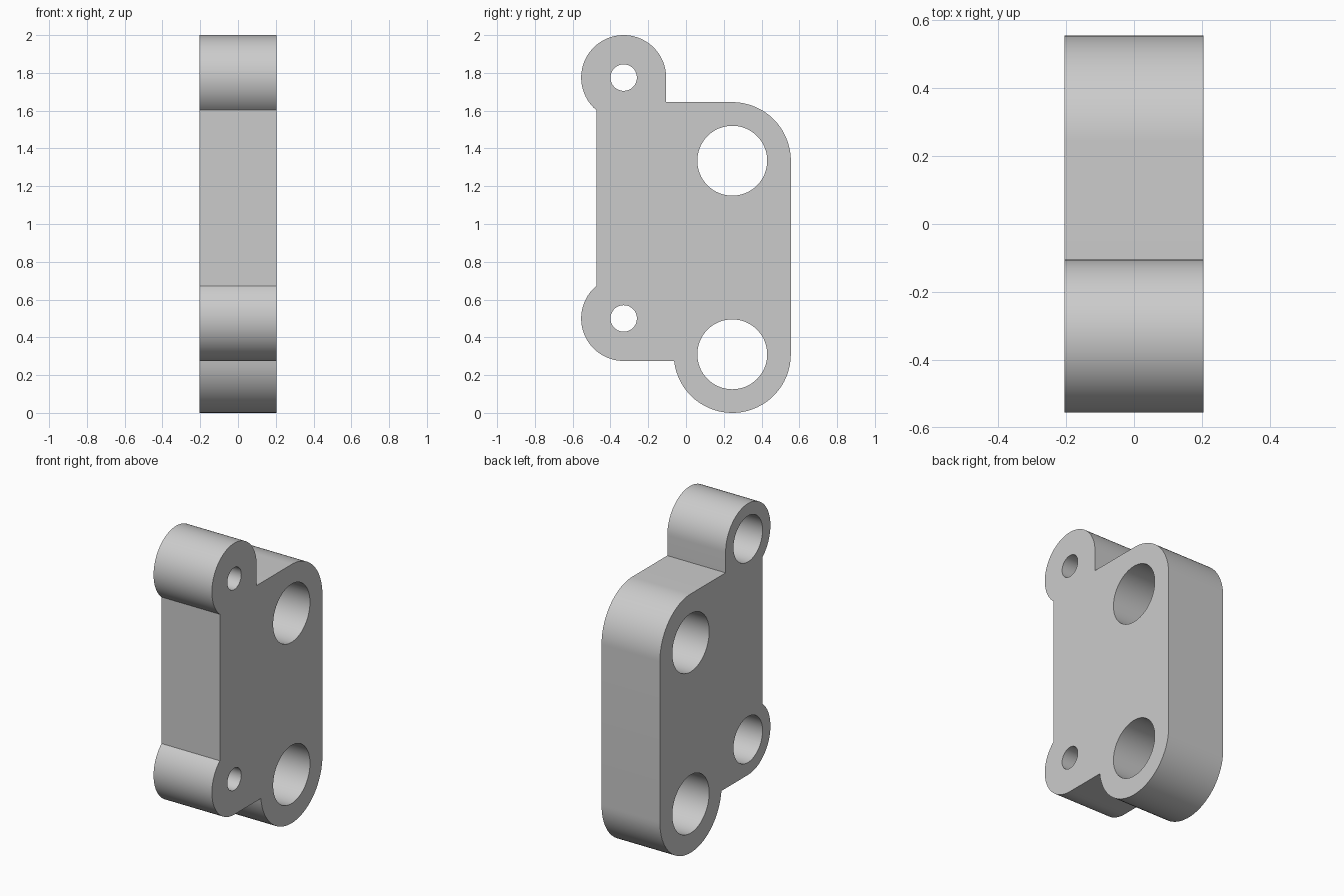
import bpy
import bmesh
from math import acos, asin, cos, sin, pi, radians

if "Cube" in bpy.data.objects:
    bpy.data.objects.remove(bpy.data.objects["Cube"], do_unlink=True)

HALF = 0.205                      # half the plate thickness
EAR_R, BOSS_R = 0.225, 0.31       # outer radii
EAR_Y, BOSS_Y = -0.33, 0.245
EAR_Z = (0.5, 1.775)
BOSS_Z = (0.31, 1.335)
WALL_Y = -0.475                   # front wall between the ears

metal = bpy.data.materials.new("grey_metal")
metal.use_nodes = True
grey = (0.6, 0.6, 0.6, 1)
metal.diffuse_color = grey
metal.node_tree.nodes["Principled BSDF"].inputs["Base Color"].default_value = grey


def arc(y, z, r, start, end, steps=32):
    """Points on an arc in the side plane."""
    angles = [start + (end - start) * i / steps for i in range(steps + 1)]
    return [(y + r * cos(a), z + r * sin(a)) for a in angles]


def cylinder(name, y, z, r, x0, x1):
    """Hidden cutter lying along x."""
    bpy.ops.mesh.primitive_cylinder_add(
        vertices=64, radius=r, depth=x1 - x0,
        location=((x0 + x1) / 2, y, z), rotation=(0, pi / 2, 0))
    obj = bpy.context.object
    obj.name = name
    obj.hide_render = True
    return obj


# Plate outline, counter-clockwise from the lower boss
notch = acos((WALL_Y - EAR_Y) / EAR_R)
ear_bottom = EAR_Z[0] - EAR_R
boss_start = pi - asin((ear_bottom - BOSS_Z[0]) / BOSS_R)
outline = arc(BOSS_Y, BOSS_Z[0], BOSS_R, boss_start, 2 * pi)
outline += arc(BOSS_Y, BOSS_Z[1], BOSS_R, 0, pi / 2)
outline.append((EAR_Y + EAR_R, BOSS_Z[1] + BOSS_R))
outline += arc(EAR_Y, EAR_Z[1], EAR_R, 0, 2 * pi - notch, 48)
outline += arc(EAR_Y, EAR_Z[0], EAR_R, notch, 1.5 * pi)

# Extruded plate
bm = bmesh.new()
face = bm.faces.new([bm.verts.new((-HALF, y, z)) for y, z in outline])
extruded = bmesh.ops.extrude_face_region(bm, geom=[face])
bmesh.ops.translate(bm, vec=(2 * HALF, 0, 0),
                    verts=[v for v in extruded["geom"] if isinstance(v, bmesh.types.BMVert)])
bmesh.ops.recalc_face_normals(bm, faces=bm.faces)
mesh = bpy.data.meshes.new("bracket_plate")
bm.to_mesh(mesh)
bm.free()
mesh.materials.append(metal)
plate = bpy.data.objects.new("bracket_plate", mesh)
bpy.context.collection.objects.link(plate)

# Large through holes, small bolt holes and their counterbores on the right side
cutters = []
for z in BOSS_Z:
    cutters.append(cylinder("boss_hole_cutter", BOSS_Y, z, 0.185, -0.4, 0.4))
for z in EAR_Z:
    cutters.append(cylinder("bolt_hole_cutter", EAR_Y, z, 0.07, -0.4, 0.4))
    cutters.append(cylinder("counterbore_cutter", EAR_Y, z, 0.146, -0.4, 0.05))

bpy.ops.object.select_all(action="DESELECT")
plate.select_set(True)
bpy.context.view_layer.objects.active = plate
for cutter in cutters:
    cut = plate.modifiers.new("hole", "BOOLEAN")
    cut.operation = "DIFFERENCE"
    cut.solver = "EXACT"
    cut.object = cutter
    bpy.ops.object.modifier_apply(modifier=cut.name)
    bpy.data.objects.remove(cutter, do_unlink=True)

bpy.ops.object.shade_smooth_by_angle(angle=radians(30))
